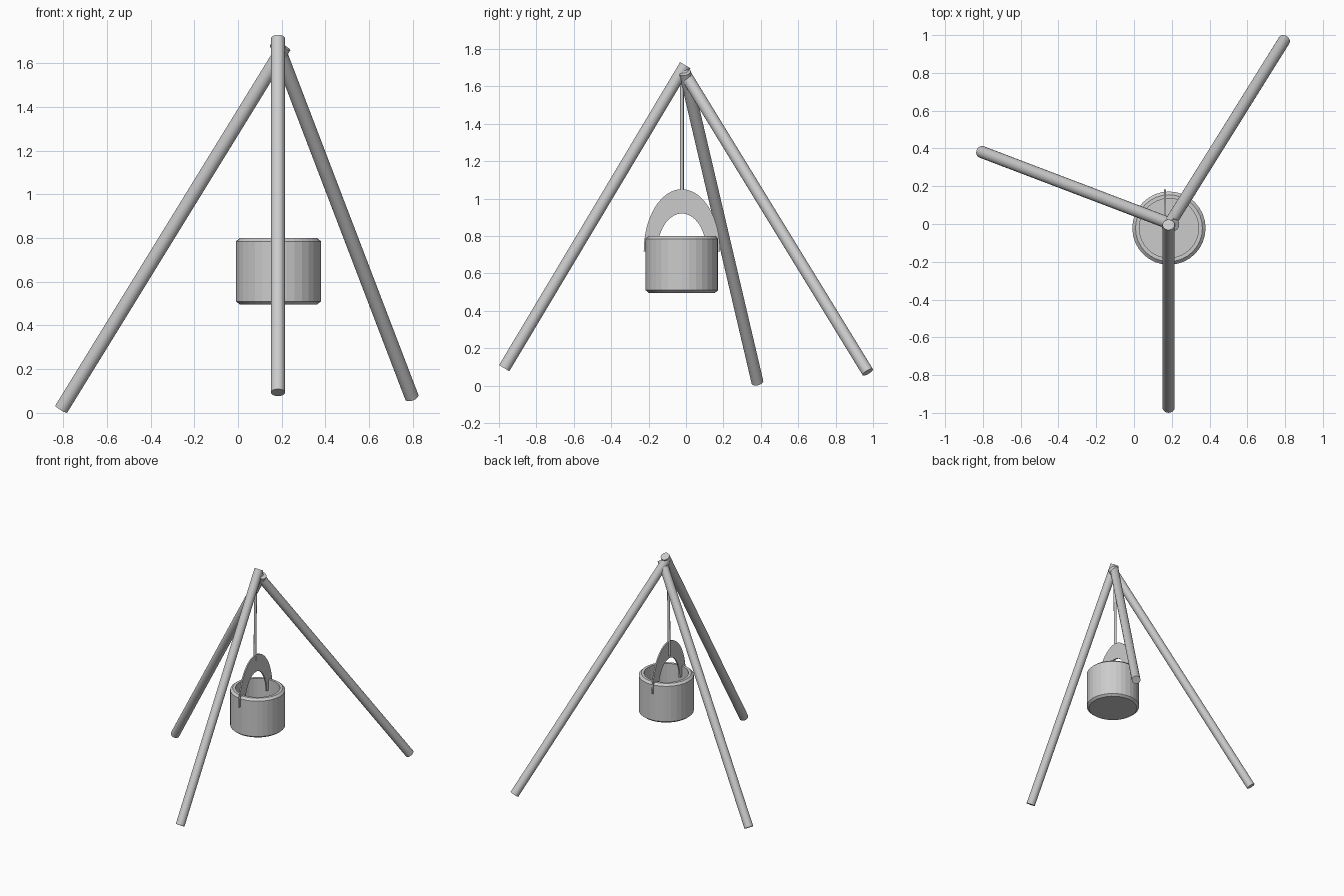
import bpy, bmesh
from math import sin, cos, pi
from mathutils import Vector

if "Cube" in bpy.data.objects:
    bpy.data.objects.remove(bpy.data.objects["Cube"])

CX, CY = 0.185, -0.022


def finish(name, bm, smooth=False):
    bmesh.ops.recalc_face_normals(bm, faces=bm.faces[:])
    me = bpy.data.meshes.new(name)
    bm.to_mesh(me)
    bm.free()
    ob = bpy.data.objects.new(name, me)
    bpy.context.collection.objects.link(ob)
    if smooth:
        bpy.ops.object.select_all(action='DESELECT')
        ob.select_set(True)
        bpy.context.view_layer.objects.active = ob
        bpy.ops.object.shade_smooth_by_angle()
    return ob


def rod(name, a, b, r, sides):
    a, b = Vector(a), Vector(b)
    bm = bmesh.new()
    bmesh.ops.create_cone(bm, cap_ends=True, segments=sides, radius1=r,
                          radius2=r, depth=(b - a).length)
    rot = (b - a).to_track_quat('Z', 'Y').to_matrix()
    bmesh.ops.rotate(bm, verts=bm.verts, matrix=rot)
    bmesh.ops.translate(bm, verts=bm.verts, vec=(a + b) / 2)
    return finish(name, bm, True)


# tripod poles
rod("front_pole", (0.183, -0.972, 0.093), (0.183, -0.004, 1.713), 0.032, 32)
rod("left_pole", (-0.808, 0.382, 0.018), (0.212, -0.006, 1.675), 0.032, 32)
rod("right_pole", (0.795, 0.972, 0.072), (0.177, -0.018, 1.687), 0.032, 32)

# hanging rod
rod("hanging_rod", (0.16, CY, 0.94), (0.168, CY, 1.68), 0.01, 16)

# pot: closed lathe profile with chamfered rims and hollow inside
profile = [(0, 0.496), (0.177, 0.496), (0.194, 0.51), (0.194, 0.785),
           (0.177, 0.8), (0.157, 0.8), (0.157, 0.535), (0, 0.535)]
bm = bmesh.new()
vs = [bm.verts.new((r, 0, z)) for r, z in profile]
es = [bm.edges.new(p) for p in zip(vs, vs[1:])]
bmesh.ops.spin(bm, geom=vs + es, cent=(0, 0, 0), axis=(0, 0, 1),
               angle=2 * pi, steps=32)
bmesh.ops.remove_doubles(bm, verts=bm.verts[:], dist=0.0001)
bmesh.ops.translate(bm, verts=bm.verts, vec=(CX, CY, 0))
finish("pot", bm)

# flat arched pot handle
bm = bmesh.new()
N, T = 32, 0.005
rings = []
for i in range(N + 1):
    c, s = cos(pi * i / N), sin(pi * i / N)
    rings.append([bm.verts.new((0.165 + dx, CY + ry * c, 0.718 + rz * s))
                  for ry, rz, dx in ((0.204, 0.332, -T), (0.204, 0.332, T),
                                     (0.131, 0.202, T), (0.131, 0.202, -T))])
for a, b in zip(rings, rings[1:]):
    for j in range(4):
        k = (j + 1) % 4
        bm.faces.new((a[j], a[k], b[k], b[j]))
bm.faces.new(rings[0])
bm.faces.new(rings[-1])
finish("pot_handle", bm, True)
